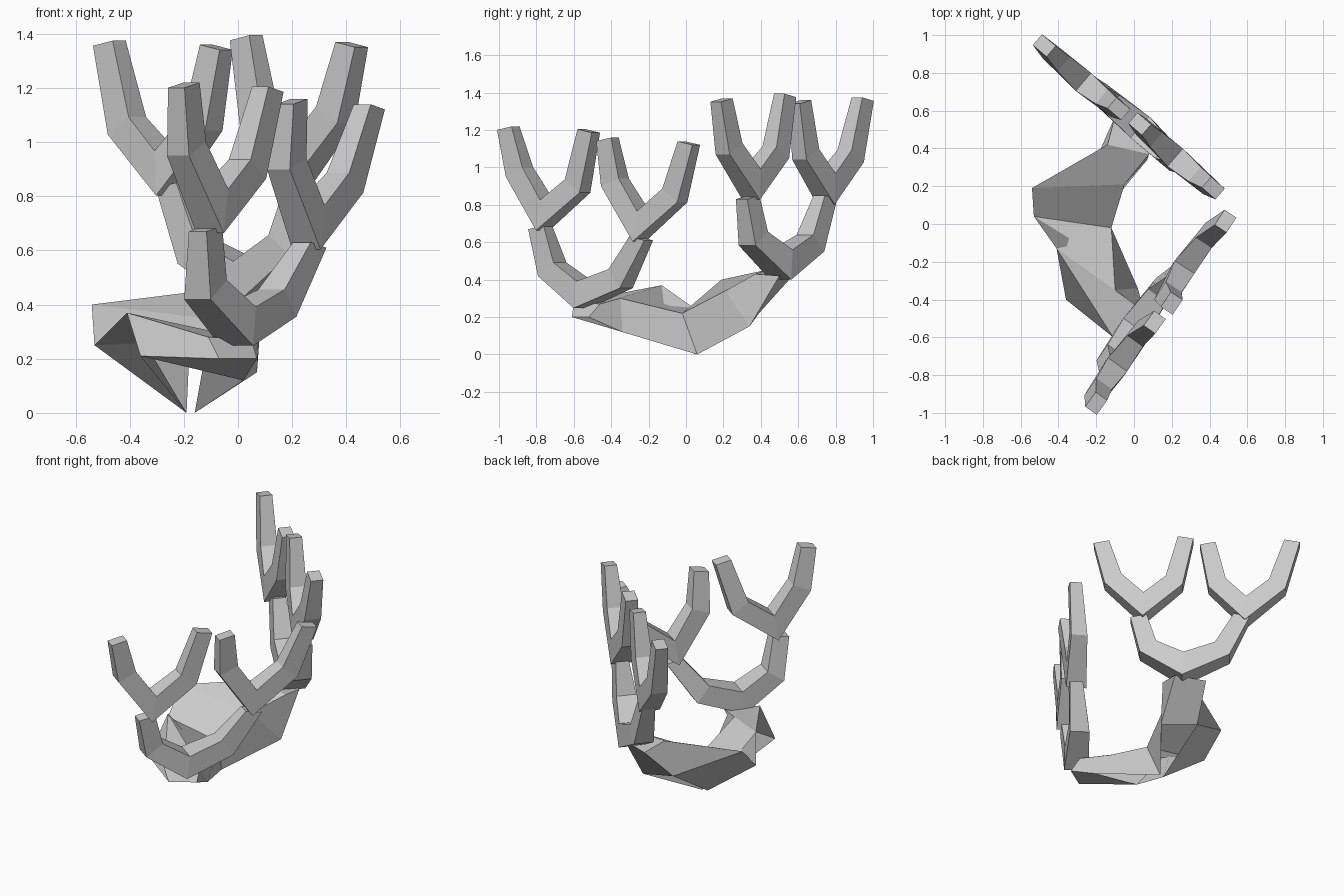
import bpy, bmesh
from mathutils import Vector as V

if "Cube" in bpy.data.objects:
    bpy.data.objects.remove(bpy.data.objects["Cube"])


def loft(name, rings, open_spans=()):
    """Skin a row of four-sided rings and cap both ends; listed spans have no underside."""
    bm = bmesh.new()
    rows = [[bm.verts.new(p) for p in r] for r in rings]
    for n, (a, b) in enumerate(zip(rows, rows[1:])):
        for i in range(4):
            if i == 2 and n in open_spans:
                continue
            j = (i + 1) % 4
            bm.faces.new((a[i], a[j], b[j], b[i]))
    bm.faces.new(rows[0][::-1])
    bm.faces.new(rows[-1])
    bmesh.ops.recalc_face_normals(bm, faces=bm.faces)
    me = bpy.data.meshes.new(name)
    bm.to_mesh(me)
    bm.free()
    ob = bpy.data.objects.new(name, me)
    bpy.context.collection.objects.link(ob)


def fork(name, pts, widths, depths):
    """Forked branch: tip, elbow, crotch, elbow, tip in one upright plane."""
    pts = [V(p) for p in pts]
    along = pts[4] - pts[0]
    along.z = 0
    along.normalize()
    across = V((along.y, -along.x, 0))
    rings = []
    for i, p in enumerate(pts):
        k = min(i, 4 - i)
        if k == 0:
            # tips are cut almost level, inner side a little higher
            side = (along if i == 0 else -along) + V((0, 0, .2))
        else:
            t = (pts[i + 1] - p).normalized() + (p - pts[i - 1]).normalized()
            t -= across * t.dot(across)
            side = across.cross(t.normalized())
            if i == 2 and side.z < 0 or i != 2 and side.dot(along) * (2 - i) < 0:
                side = -side
        # side always points to the inside of the fork
        s, d = side * widths[k] / 2, across * depths[k] / 2
        rings.append([p + s + d, p + s - d, p - s - d, p - s + d])
    loft(name, rings)


# upper forks
upper = [
    [(-.20, -.95, 1.21), (-.19, -.89, .975), (-.095, -.755, .745), (.035, -.58, .90), (.11, -.52, 1.195)],
    [(.20, -.42, 1.15), (.18, -.38, .92), (.26, -.24, .685), (.395, -.06, .85), (.485, .015, 1.13)],
    [(.42, .19, 1.36), (.36, .23, 1.10), (.22, .35, .91), (.08, .48, 1.08), (.03, .53, 1.385)],
    [(-.08, .61, 1.35), (-.13, .64, 1.07), (-.265, .75, .885), (-.41, .88, 1.06), (-.475, .945, 1.365)],
]
for i, p in enumerate(upper):
    fork("upper_fork_%d" % (i + 1), p, (.095, .12, .165), (.075, .10, .125))

# middle forks
fork("middle_fork_front", [(-.12, -.78, .68), (-.12, -.715, .455), (.0, -.55, .32),
     (.145, -.35, .405), (.265, -.24, .62)], (.10, .125, .145), (.08, .12, .15))
fork("middle_fork_back", [(.24, .33, .84), (.19, .36, .62), (.035, .51, .48),
     (-.15, .665, .595), (-.24, .745, .84)], (.10, .125, .16), (.08, .12, .15))

# broad base branch joining both middle forks, hollow underneath in the middle
loft("base_branch", [
    [(.05, -.46, .27), (-.11, -.60, .28), (-.07, -.61, .20), (.07, -.52, .20)],
    [(-.10, -.35, .30), (-.41, -.13, .37), (-.36, -.40, .21), (.02, -.34, .12)],
    [(-.12, -.02, .22), (-.53, .04, .25), (-.19, .05, 0), (-.16, .06, 0)],
    [(-.05, .21, .34), (-.54, .19, .40), (-.18, .39, .22), (.07, .34, .15)],
    [(.08, .37, .43), (-.14, .42, .45), (-.10, .57, .42), (.09, .50, .42)],
], open_spans=(1, 2))
